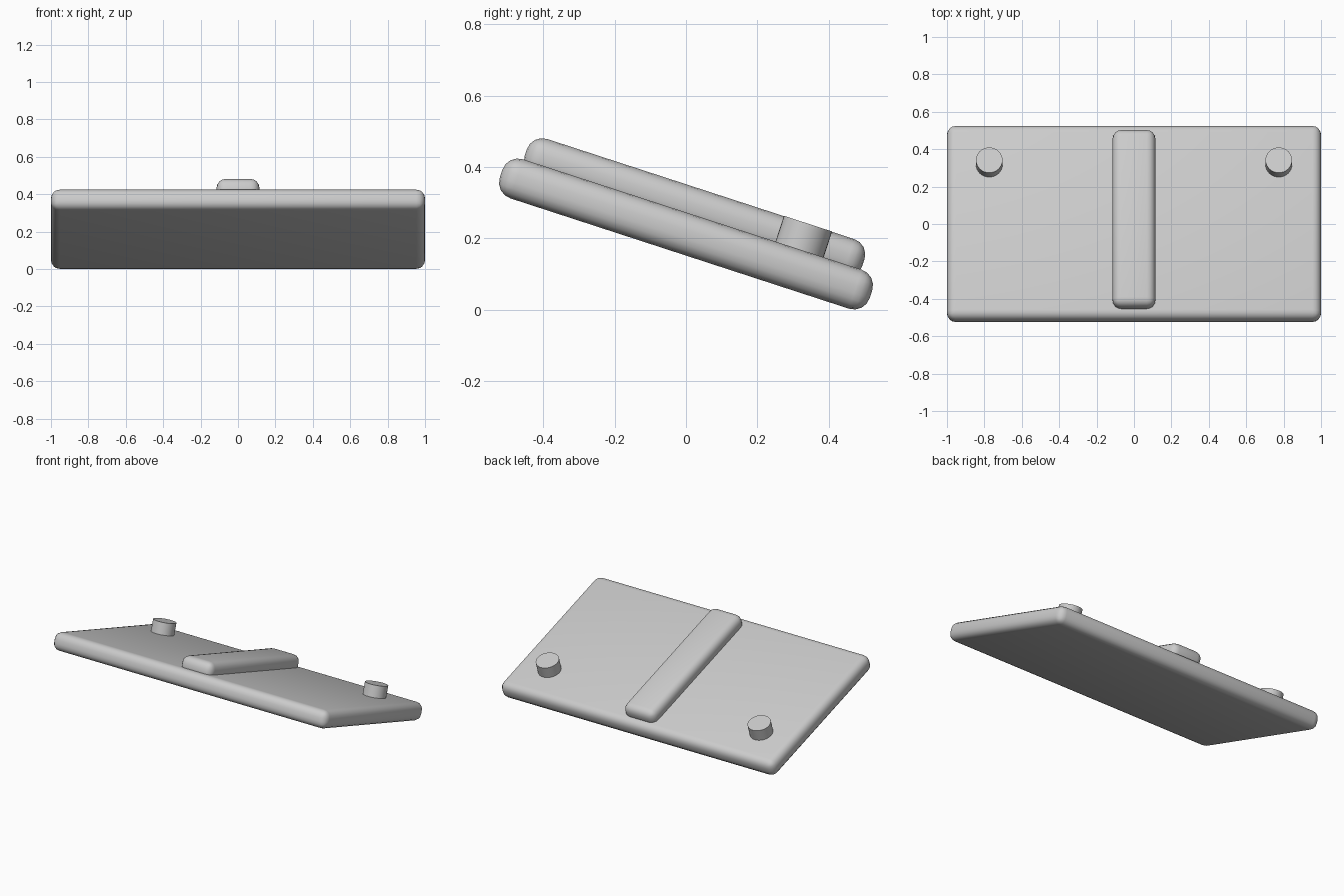
import bpy
from math import radians
from mathutils import Matrix

if "Cube" in bpy.data.objects:
    bpy.data.objects.remove(bpy.data.objects["Cube"])

# Everything is laid out flat, then tilted about the slab centre
TILT = Matrix.Translation((0, 0, 0.2125)) @ Matrix.Rotation(radians(-18.05), 4, 'X')


def finish(obj, name, loc):
    obj.name = name
    obj.matrix_world = TILT @ Matrix.Translation(loc)
    bpy.ops.object.shade_smooth_by_angle(angle=radians(40))


def rounded_box(name, size, loc, radius):
    bpy.ops.mesh.primitive_cube_add(size=1)
    obj = bpy.context.object
    for v in obj.data.vertices:
        v.co = [c * s for c, s in zip(v.co, size)]
    mod = obj.modifiers.new("Round", 'BEVEL')
    mod.width = radius
    mod.segments = 4
    bpy.ops.object.modifier_apply(modifier=mod.name)
    finish(obj, name, loc)


# Sloping slab and the raised rib down its middle
rounded_box("slab", (2.0, 1.09, 0.115), (0, 0, 0), 0.046)
rounded_box("centre_rib", (0.228, 0.995, 0.11), (0, 0, 0.0775), 0.045)

# Two short pegs near the lower edge
for side, x in (("left", -0.774), ("right", 0.774)):
    bpy.ops.mesh.primitive_cylinder_add(vertices=32, radius=0.071, depth=0.11)
    finish(bpy.context.object, side + "_peg", (x, 0.316, 0.0785))
